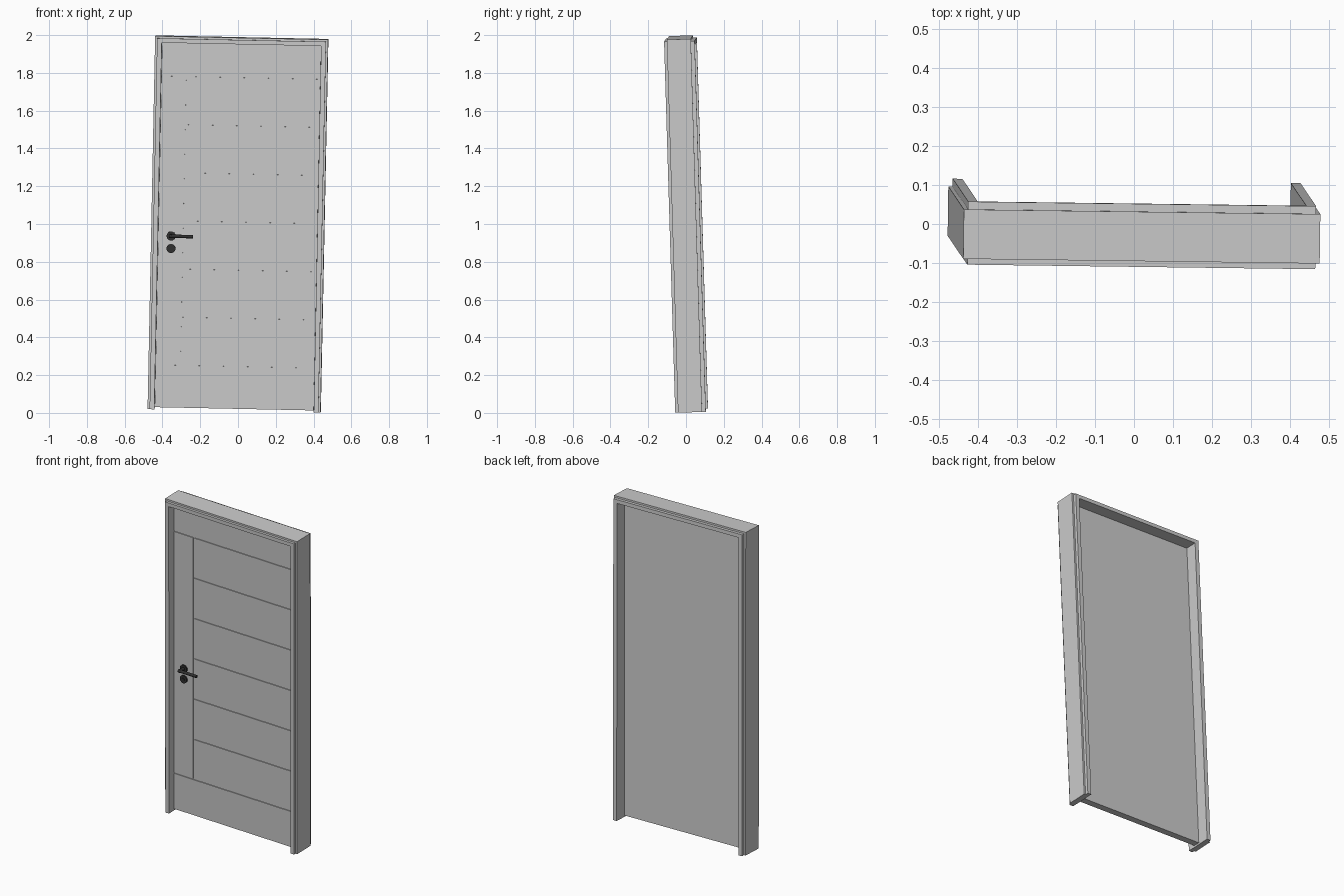
import bpy, bmesh, math
from mathutils import Matrix, Vector

if "Cube" in bpy.data.objects:
    bpy.data.objects.remove(bpy.data.objects["Cube"])

# Whole door leans slightly: local axes of the assembly in world space
ez = Vector((0.0203, -0.030, 1)).normalized()
ex = Vector((1, -0.013, -0.021))
ex = (ex - ez * ex.dot(ez)).normalized()
ey = ez.cross(ex)
TILT = Matrix.Translation((0, 0, 1)) @ Matrix((ex, ey, ez)).transposed().to_4x4()

W, H, D = 0.458, 0.988, 0.081      # half width, height, depth of the frame
OPEN_X, OPEN_Z = 0.422, 0.954      # opening half width and head height
FACE = -0.031                      # front face of the door leaf

dark = bpy.data.materials.new("dark_metal")
dark.diffuse_color = (0.03, 0.03, 0.03, 1)
dark.use_nodes = True
dark.node_tree.nodes["Principled BSDF"].inputs["Base Color"].default_value = dark.diffuse_color


def finish(name, bm, mat=None, smooth=False):
    bmesh.ops.recalc_face_normals(bm, faces=bm.faces)
    mesh = bpy.data.meshes.new(name)
    bm.to_mesh(mesh)
    bm.free()
    ob = bpy.data.objects.new(name, mesh)
    bpy.context.collection.objects.link(ob)
    ob.matrix_world = TILT
    if mat:
        mesh.materials.append(mat)
    if smooth:
        bpy.ops.object.select_all(action='DESELECT')
        ob.select_set(True)
        bpy.context.view_layer.objects.active = ob
        bpy.ops.object.shade_smooth_by_angle(angle=math.radians(35))
    return ob


def add_box(bm, x0, x1, y0, y1, z0, z1):
    m = Matrix.Translation(((x0 + x1) / 2, (y0 + y1) / 2, (z0 + z1) / 2))
    bmesh.ops.create_cube(bm, size=1, matrix=m @ Matrix.Diagonal((x1 - x0, y1 - y0, z1 - z0, 1)))


def add_cyl(bm, center, r, length, axis='Y'):
    rot = Matrix.Rotation(math.pi / 2, 4, 'X' if axis == 'Y' else 'Y')
    bmesh.ops.create_cone(bm, cap_ends=True, segments=24, radius1=r, radius2=r, depth=length,
                          matrix=Matrix.Translation(center) @ rot)


def arch(name, inset, y0, y1):
    """Two jambs and a head as one U-shaped extrusion along y."""
    a, t = W - inset, H - inset
    pts = [(-a, -H), (-a, t), (a, t), (a, -H),
           (OPEN_X, -H), (OPEN_X, OPEN_Z), (-OPEN_X, OPEN_Z), (-OPEN_X, -H)]
    bm = bmesh.new()
    face = bm.faces.new([bm.verts.new((x, y0, z)) for x, z in pts])
    ext = bmesh.ops.extrude_face_region(bm, geom=[face])
    bmesh.ops.translate(bm, vec=(0, y1 - y0, 0),
                        verts=[v for v in ext['geom'] if isinstance(v, bmesh.types.BMVert)])
    return finish(name, bm)


# Frame: main lining with a slimmer lip on the front and the back
arch("frame_lining", 0, -D + 0.015, D - 0.020)
arch("frame_front_lip", 0.011, -D, -D + 0.015)
arch("frame_back_lip", 0.011, D - 0.020, D)

# Door leaf core, seen flat from the back and inside the grooves
left, right, bottom, top = -OPEN_X + 0.001, OPEN_X - 0.001, -H + 0.010, OPEN_Z - 0.001
bm = bmesh.new()
add_box(bm, left, right, FACE + 0.005, 0.009, bottom, top)
finish("door_core", bm)

# Front facing boards separated by narrow grooves
g = 0.003
stile = -0.286
rails = [0.779 - 0.255 * i for i in range(7)]
bm = bmesh.new()
add_box(bm, left, right, FACE, FACE + 0.005, rails[0] + g, top)
add_box(bm, left, right, FACE, FACE + 0.005, bottom, rails[-1] - g)
add_box(bm, left, stile - g, FACE, FACE + 0.005, rails[-1] + g, rails[0] - g)
for hi, lo in zip(rails, rails[1:]):
    add_box(bm, stile + g, right, FACE, FACE + 0.005, lo + g, hi - g)
finish("door_boards", bm)

# Lever handle: rosette, neck and lever
hx, hz = -0.352, -0.070
bm = bmesh.new()
add_cyl(bm, (hx, FACE - 0.004, hz), 0.024, 0.008)
add_cyl(bm, (hx, FACE - 0.024, hz), 0.010, 0.040)
add_cyl(bm, (hx + 0.053, FACE - 0.040, hz), 0.009, 0.126, 'X')
finish("lever_handle", bm, dark, True)

# Lock rosette with cylinder core
bm = bmesh.new()
add_cyl(bm, (hx, FACE - 0.004, hz - 0.066), 0.024, 0.008)
add_cyl(bm, (hx, FACE - 0.006, hz - 0.066), 0.009, 0.012)
finish("lock_rosette", bm, dark, True)
